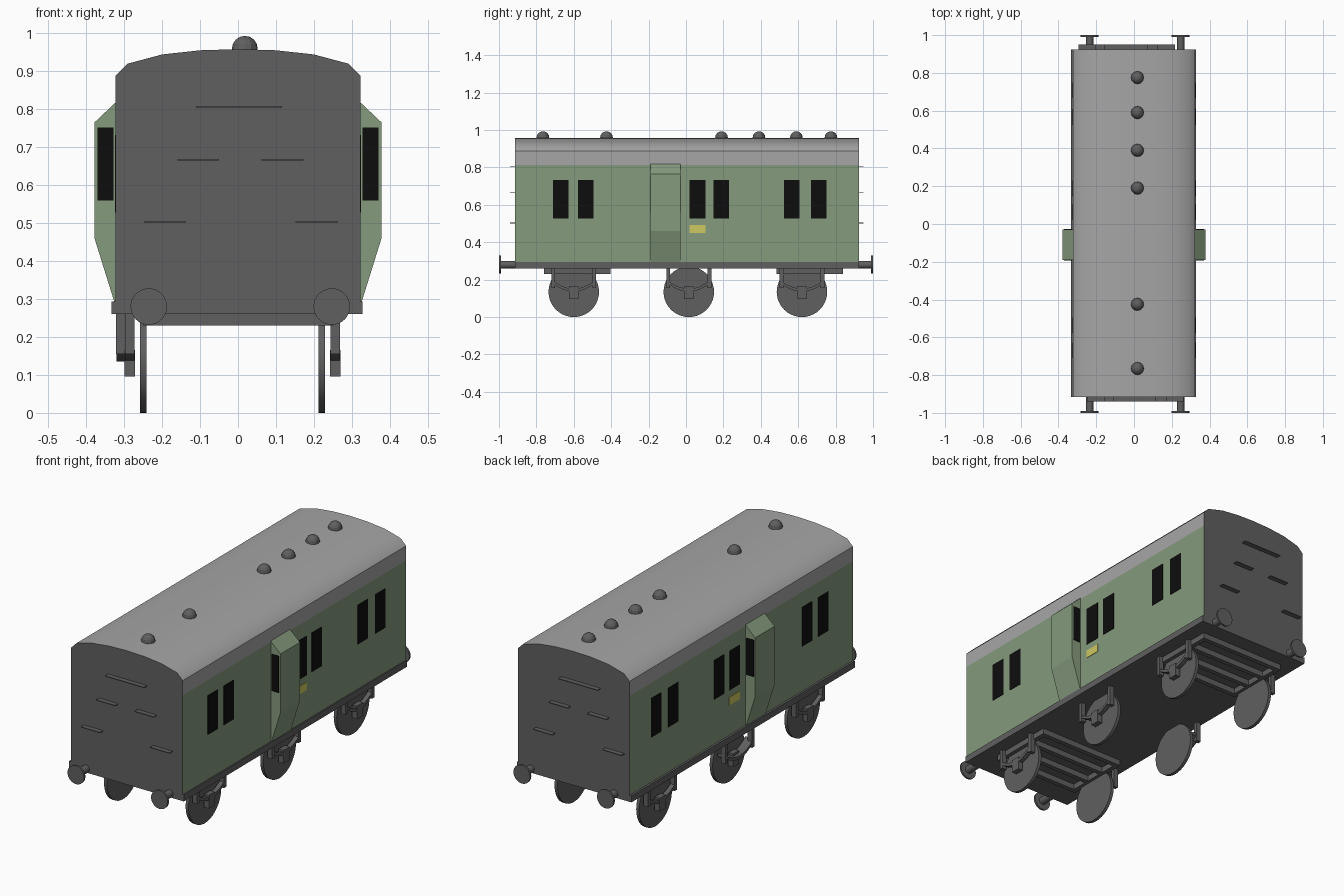
import bpy, bmesh, math
from mathutils import Vector, Matrix

cube = bpy.data.objects.get("Cube")
if cube:
    bpy.data.objects.remove(cube, do_unlink=True)


def material(name, r, g, b):
    m = bpy.data.materials.new(name)
    m.use_nodes = True
    m.diffuse_color = (r, g, b, 1)
    m.node_tree.nodes["Principled BSDF"].inputs["Base Color"].default_value = (r, g, b, 1)
    return m


GREEN = material("pale green", 0.235, 0.325, 0.205)
DARK = material("dark grey", 0.115, 0.115, 0.115)
ROOF = material("roof grey", 0.38, 0.38, 0.38)
BLACK = material("window black", 0.004, 0.004, 0.004)
YELLOW = material("plate yellow", 0.62, 0.58, 0.12)


def finish(name, bm, mats, smooth=False):
    bmesh.ops.recalc_face_normals(bm, faces=bm.faces)
    mesh = bpy.data.meshes.new(name)
    bm.to_mesh(mesh)
    bm.free()
    for m in mats:
        mesh.materials.append(m)
    obj = bpy.data.objects.new(name, mesh)
    bpy.context.collection.objects.link(obj)
    if smooth:
        bpy.ops.object.select_all(action="DESELECT")
        obj.select_set(True)
        bpy.context.view_layer.objects.active = obj
        bpy.ops.object.shade_smooth_by_angle(angle=math.radians(40))
    return obj


def add_box(bm, x, y, z):
    """Box from (low, high) pairs."""
    size = [p[1] - p[0] for p in (x, y, z)]
    mid = [(p[0] + p[1]) / 2 for p in (x, y, z)]
    bmesh.ops.create_cube(bm, size=1, matrix=Matrix.Translation(mid) @ Matrix.Diagonal((*size, 1)))


def box(name, x, y, z, mat):
    bm = bmesh.new()
    add_box(bm, x, y, z)
    return finish(name, bm, [mat])


def add_prism(bm, pts, low, high, along):
    """Extrude a profile along x (points are y, z) or y (points are x, z)."""
    place = (lambda p, d: (d, p[0], p[1])) if along == "x" else (lambda p, d: (p[0], d, p[1]))
    face = bm.faces.new([bm.verts.new(place(p, low)) for p in pts])
    out = bmesh.ops.extrude_face_region(bm, geom=[face])
    move = Vector((high - low, 0, 0) if along == "x" else (0, high - low, 0))
    bmesh.ops.translate(bm, vec=move, verts=[v for v in out["geom"] if isinstance(v, bmesh.types.BMVert)])


def add_disc(bm, centre, radius, depth, axis, sides=32):
    turn = Matrix.Rotation(math.pi / 2, 4, "Y" if axis == "x" else "X")
    bmesh.ops.create_cone(bm, cap_ends=True, segments=sides, radius1=radius, radius2=radius,
                          depth=depth, matrix=Matrix.Translation(centre) @ turn)


BACK, FRONT = 0.925, -0.915

# Body shell with arched roof; ends, sides and roof get their own colours
half = [(0.322, 0.29), (0.322, 0.812), (0.322, 0.888), (0.29, 0.92), (0.2, 0.944), (0.1, 0.955)]
profile = half + [(0, 0.958)] + [(-x, z) for x, z in reversed(half)]
bm = bmesh.new()
add_prism(bm, profile, FRONT, BACK, "y")
bm.normal_update()
for f in bm.faces:
    if abs(f.normal.y) > 0.9 or f.calc_center_median().z < 0.3:
        f.material_index = 1
    elif f.calc_center_median().z > 0.812:
        f.material_index = 2
finish("carriage_body", bm, [GREEN, DARK, ROOF], True)

# Floor slab
box("floor_slab", (-0.333, 0.328), (FRONT, BACK), (0.26, 0.294), DARK)

# Roof ventilators
for i, y in enumerate((-0.765, -0.425, 0.19, 0.39, 0.59, 0.775)):
    bm = bmesh.new()
    bmesh.ops.create_uvsphere(bm, u_segments=12, v_segments=8, radius=0.034,
                              matrix=Matrix.Translation((0.018, y, 0.959)))
    finish(f"roof_vent_{i + 1}", bm, [DARK])

# Side windows, number plates and guard lookouts
for s, side in ((1, "left"), (-1, "right")):
    wall = sorted((s * 0.318, s * 0.3245))
    bm = bmesh.new()
    for y in (-0.71, -0.578, 0.02, 0.146, 0.525, 0.667):
        add_box(bm, wall, (y, y + 0.083), (0.528, 0.732))
    finish(f"{side}_windows", bm, [BLACK])
    box(f"{side}_plate", wall, (0.02, 0.105), (0.45, 0.492), YELLOW)

    bm = bmesh.new()
    lookout = [(0.3, 0.29), (0.325, 0.29), (0.378, 0.46), (0.378, 0.765), (0.322, 0.818), (0.3, 0.818)]
    add_prism(bm, [(s * x, z) for x, z in lookout], -0.19, -0.03, "y")
    finish(f"{side}_lookout", bm, [GREEN])
    bm = bmesh.new()
    for y in (-0.19, -0.03):
        add_box(bm, sorted((s * 0.328, s * 0.37)), (y - 0.003, y + 0.003), (0.56, 0.752))
    finish(f"{side}_lookout_windows", bm, [BLACK])

# End steps and buffers
for y, s, shift, end in ((FRONT, -1, 0, "front"), (BACK, 1, -0.045, "back")):
    bm = bmesh.new()
    for x, width, z in ((0.003, 0.226, 0.806), (-0.105, 0.11, 0.667), (0.117, 0.11, 0.667),
                        (-0.193, 0.11, 0.503), (0.207, 0.11, 0.503)):
        x += shift
        add_box(bm, (x - width / 2, x + width / 2), sorted((y, y + s * 0.025)), (z - 0.002, z + 0.002))
    finish(f"{end}_steps", bm, [DARK])
    for x, side in ((0.247, "left"), (-0.235, "right")):
        bm = bmesh.new()
        add_disc(bm, (x, s * 0.94, 0.28), 0.02, 0.1, "y", 16)
        add_disc(bm, (x, s * 0.995, 0.28), 0.048, 0.01, "y")
        finish(f"{end}_{side}_buffer", bm, [DARK], True)

# Ladder frames under both ends
for low, high, end in ((-0.76, -0.405, "front"), (0.485, 0.84, "back")):
    bm = bmesh.new()
    for x in (-0.25, 0.225):
        add_box(bm, (x, x + 0.025), (low, high), (0.23, 0.262))
    for i in range(4):
        y = low + i * (high - low - 0.025) / 3
        add_box(bm, (-0.25, 0.25), (y, y + 0.025), (0.23, 0.262))
    finish(f"{end}_ladder_frame", bm, [DARK])


def spring(y):
    """Sagging leaf spring outline."""
    ts = [i / 4 - 1 for i in range(9)]
    upper = [(y + 0.115 * t, 0.152 + 0.045 * t * t) for t in ts]
    return upper + [(a, z - 0.016) for a, z in reversed(upper)]


# Wheels with hangers, leaf springs and axle boxes
for y, row in ((-0.6, "front"), (0.015, "middle"), (0.62, "back")):
    for s, side, wheel_x in ((1, "left", 0.221), (-1, "right", -0.25)):
        bm = bmesh.new()
        add_disc(bm, (wheel_x, y, 0.135), 0.135, 0.017, "x", 40)
        finish(f"{row}_{side}_wheel", bm, [DARK], True)
        gear = wheel_x + s * 0.035
        hang = -0.308 if (row, side) == ("middle", "right") else gear
        bm = bmesh.new()
        for dy in (-0.11, 0.11):
            add_box(bm, (hang - 0.013, hang + 0.013), (y + dy - 0.01, y + dy + 0.01), (0.155, 0.262))
        add_prism(bm, spring(y), min(gear, hang) - 0.012, max(gear, hang) + 0.012, "x")
        add_box(bm, (gear - 0.014, gear + 0.014), (y - 0.025, y + 0.025), (0.096, 0.165))
        finish(f"{row}_{side}_axle_gear", bm, [DARK])
